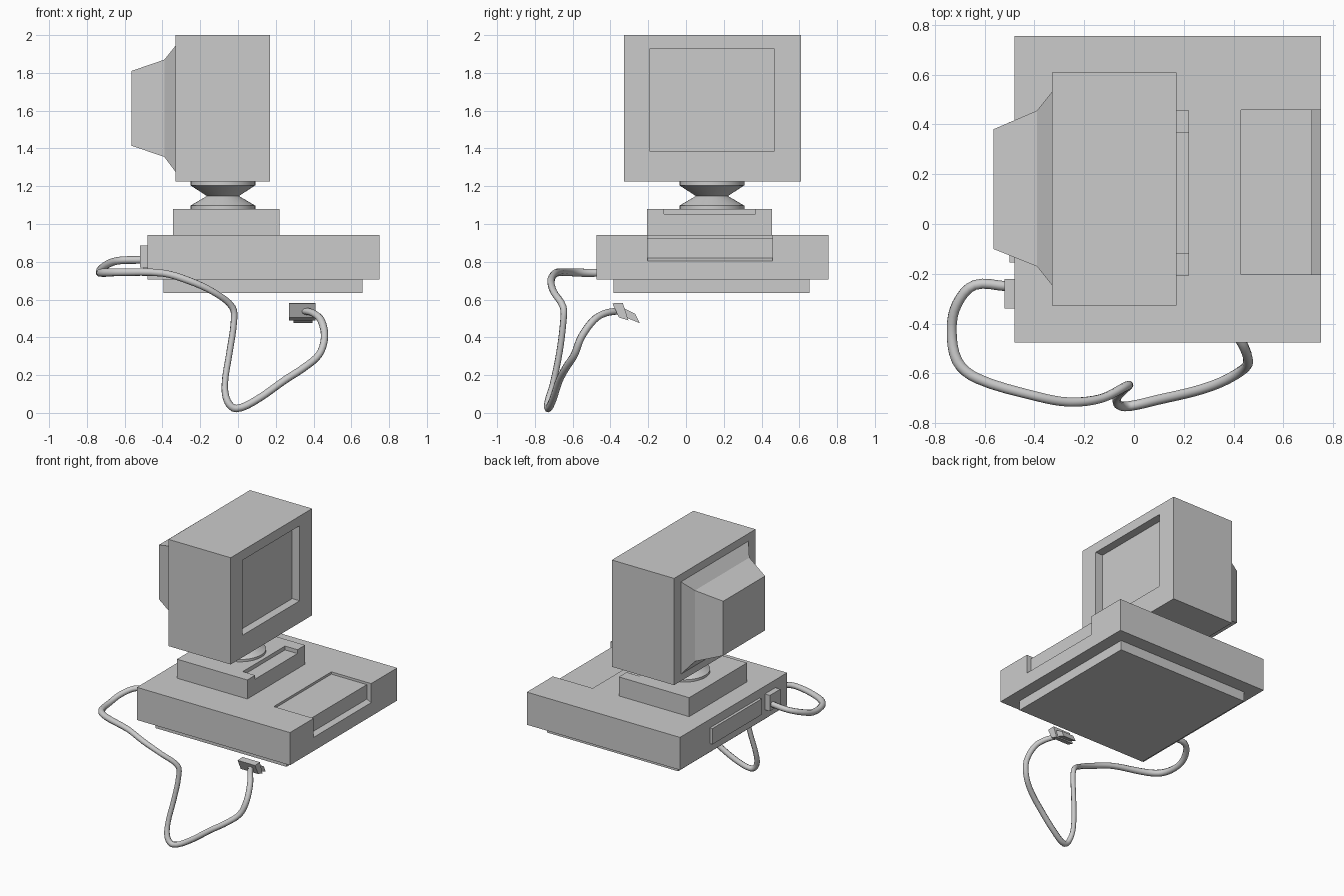
import bpy, bmesh, math
from mathutils import Vector

if "Cube" in bpy.data.objects:
    bpy.data.objects.remove(bpy.data.objects["Cube"], do_unlink=True)

GREY = (0.6, 0.6, 0.6, 1)
mat = bpy.data.materials.new("plain grey")
mat.use_nodes = True
mat.diffuse_color = GREY
mat.node_tree.nodes["Principled BSDF"].inputs["Base Color"].default_value = GREY


def add(name, bm):
    bmesh.ops.recalc_face_normals(bm, faces=bm.faces)
    mesh = bpy.data.meshes.new(name)
    bm.to_mesh(mesh)
    bm.free()
    mesh.materials.append(mat)
    ob = bpy.data.objects.new(name, mesh)
    bpy.context.collection.objects.link(ob)
    return ob


def box(name, x, y, z):
    return prism(name, [(x[0], z[0]), (x[1], z[0]), (x[1], z[1]), (x[0], z[1])], y)


def prism(name, outline, span, axis="y"):
    """Extrude an outline along x (outline in y, z) or along y (outline in x, z)."""
    bm = bmesh.new()
    place = (lambda a, b: (a, span[0], b)) if axis == "y" else (lambda a, b: (span[0], a, b))
    face = bm.faces.new([bm.verts.new(place(a, b)) for a, b in outline])
    new = bmesh.ops.extrude_face_region(bm, geom=[face])["geom"]
    d = span[1] - span[0]
    bmesh.ops.translate(bm, vec=(0, d, 0) if axis == "y" else (d, 0, 0),
                        verts=[v for v in new if isinstance(v, bmesh.types.BMVert)])
    return add(name, bm)


def loft(name, rings):
    """Join rectangles (x, y0, y1, z0, z1) in order and cap both ends."""
    bm = bmesh.new()
    loops = [[bm.verts.new(c) for c in ((x, y0, z0), (x, y1, z0), (x, y1, z1), (x, y0, z1))]
             for x, y0, y1, z0, z1 in rings]
    for a, b in zip(loops, loops[1:]):
        for i in range(4):
            j = (i + 1) % 4
            bm.faces.new((a[i], a[j], b[j], b[i]))
    bm.faces.new(loops[0])
    bm.faces.new(loops[-1])
    return add(name, bm)


def activate(ob):
    bpy.ops.object.select_all(action="DESELECT")
    ob.select_set(True)
    bpy.context.view_layer.objects.active = ob


def cut(ob, cutter):
    mod = ob.modifiers.new("cut", "BOOLEAN")
    mod.object = cutter
    mod.operation = "DIFFERENCE"
    mod.solver = "EXACT"
    activate(ob)
    bpy.ops.object.modifier_apply(modifier=mod.name)
    bpy.data.objects.remove(cutter, do_unlink=True)


# Computer case with the recessed drive bay, and its plinth
case = box("computer_case", (-0.48, 0.75), (-0.475, 0.755), (0.705, 0.942))
cut(case, prism("bay_cutter", [(0.43, 0.925), (0.715, 0.925), (0.715, 0.82),
                               (0.78, 0.79), (0.78, 1), (0.43, 1)], (-0.203, 0.457)))
box("case_plinth", (-0.395, 0.66), (-0.385, 0.655), (0.635, 0.705))

# Rear panel and cable socket
box("rear_panel", (-0.50, -0.48), (-0.155, 0.41), (0.765, 0.88))
box("cable_socket", (-0.52, -0.48), (-0.34, -0.22), (0.77, 0.885))

# Monitor stand with a shallow tray
stand = box("monitor_stand", (-0.345, 0.22), (-0.207, 0.456), (0.942, 1.08))
cut(stand, box("tray_cutter", (0.12, 0.3), (-0.117, 0.368), (1.052, 1.2)))

# Swivel neck, turned from an hourglass profile
bm = bmesh.new()
profile = [(0, 1.08), (0.172, 1.08), (0.172, 1.097), (0.085, 1.148), (0.172, 1.205), (0.172, 1.225), (0, 1.225)]
verts = [bm.verts.new((-0.08 + r, 0.137, z)) for r, z in profile]
edges = [bm.edges.new(p) for p in zip(verts, verts[1:])]
bmesh.ops.spin(bm, geom=verts + edges, cent=(-0.08, 0.137, 0), axis=(0, 0, 1),
               angle=math.tau, steps=32, use_duplicate=False)
bmesh.ops.remove_doubles(bm, verts=bm.verts, dist=0.0005)
activate(add("swivel_neck", bm))
bpy.ops.object.shade_smooth_by_angle(angle=math.radians(30))

# Monitor shell with sunken screen, and the stepped tube housing behind
OUTER = (-0.327, 0.608, 1.225, 2.0)
SCREEN = (-0.19, 0.465, 1.385, 1.93)
loft("monitor_shell", [(-0.33, *OUTER), (0.17, *OUTER), (0.17, *SCREEN), (0.11, *SCREEN)])
loft("tube_housing", [(-0.33, -0.245, 0.53, 1.275, 1.945),
                      (-0.39, -0.17, 0.455, 1.355, 1.87),
                      (-0.565, -0.10, 0.38, 1.415, 1.81)])

# Hanging cable: x, y, z, thickness
path = [(-0.51, -0.25, 0.81, 0.02), (-0.64, -0.245, 0.805, 0.02), (-0.71, -0.32, 0.775, 0.021),
        (-0.732, -0.42, 0.745, 0.021), (-0.71, -0.55, 0.742, 0.023), (-0.63, -0.62, 0.745, 0.022),
        (-0.4, -0.69, 0.74, 0.02), (-0.26, -0.715, 0.70, 0.02), (-0.13, -0.70, 0.64, 0.018),
        (-0.03, -0.65, 0.56, 0.018), (-0.022, -0.65, 0.48, 0.017), (-0.045, -0.67, 0.32, 0.017),
        (-0.07, -0.705, 0.15, 0.017), (-0.055, -0.73, 0.06, 0.019), (-0.01, -0.73, 0.023, 0.02),
        (0.1, -0.705, 0.07, 0.02), (0.25, -0.67, 0.175, 0.02), (0.35, -0.635, 0.24, 0.02),
        (0.43, -0.59, 0.31, 0.02), (0.458, -0.555, 0.40, 0.02), (0.44, -0.49, 0.49, 0.02),
        (0.40, -0.43, 0.527, 0.019), (0.35, -0.355, 0.54, 0.018)]
curve = bpy.data.curves.new("cable", "CURVE")
curve.dimensions = "3D"
curve.bevel_depth = 1
curve.bevel_resolution = 2
curve.resolution_u = 4
curve.use_fill_caps = True
spline = curve.splines.new("BEZIER")
spline.bezier_points.add(len(path) - 1)
for i, (point, (x, y, z, r)) in enumerate(zip(spline.bezier_points, path)):
    before = Vector(path[max(i - 1, 0)][:3])
    after = Vector(path[min(i + 1, len(path) - 1)][:3])
    here = Vector((x, y, z))
    tangent = (after - before).normalized()
    point.handle_left_type = point.handle_right_type = "FREE"
    point.co = here
    point.handle_left = here - tangent * (here - before).length / 3
    point.handle_right = here + tangent * (after - here).length / 3
    point.radius = r
curve.materials.append(mat)
cable = bpy.data.objects.new("cable", curve)
bpy.context.collection.objects.link(cable)
activate(cable)
bpy.ops.object.convert(target="MESH")
bpy.ops.object.shade_smooth_by_angle(angle=math.radians(50))

# Loose plug at the cable end
prism("plug_grip", [(-0.39, 0.58), (-0.335, 0.583), (-0.305, 0.49), (-0.355, 0.505)], (0.27, 0.41), "x")
prism("plug_tip", [(-0.34, 0.56), (-0.27, 0.525), (-0.245, 0.475), (-0.33, 0.51)], (0.295, 0.395), "x")
